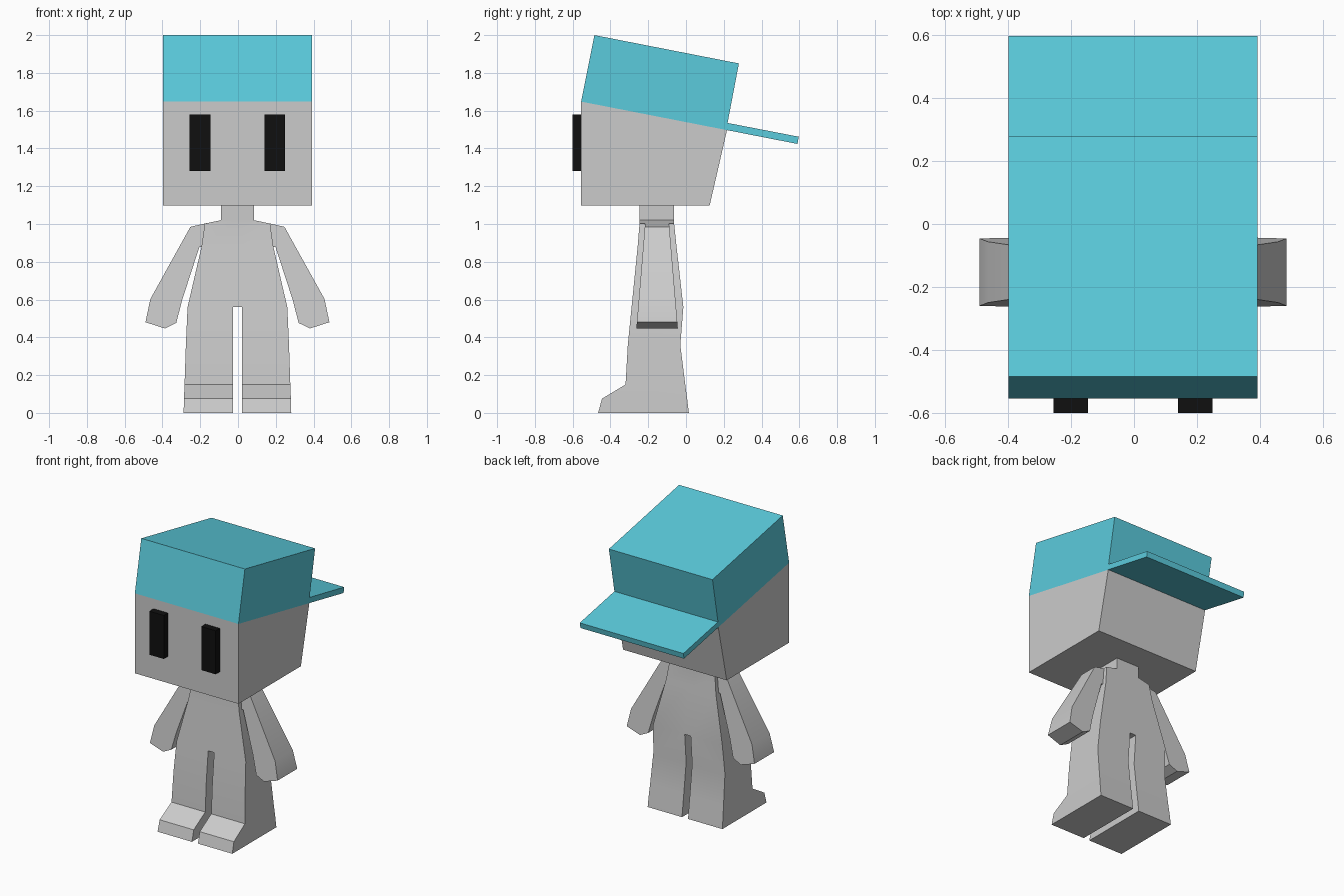
import bpy, bmesh, math

if "Cube" in bpy.data.objects:
    bpy.data.objects.remove(bpy.data.objects["Cube"])

CX = -0.003  # shared centre line


def material(name, rgb):
    m = bpy.data.materials.new(name)
    m.diffuse_color = (*rgb, 1)
    m.use_nodes = True
    m.node_tree.nodes["Principled BSDF"].inputs["Base Color"].default_value = m.diffuse_color
    return m


GREY = material("light grey", (0.60, 0.60, 0.60))
TEAL = material("teal", (0.105, 0.60, 0.72))
BLACK = material("black", (0.005, 0.005, 0.005))


def finish(bm, name, mat):
    bmesh.ops.remove_doubles(bm, verts=bm.verts, dist=1e-5)
    bmesh.ops.recalc_face_normals(bm, faces=bm.faces)
    me = bpy.data.meshes.new(name)
    bm.to_mesh(me)
    bm.free()
    me.materials.append(mat)
    ob = bpy.data.objects.new(name, me)
    bpy.context.collection.objects.link(ob)
    bpy.context.view_layer.objects.active = ob
    ob.select_set(True)
    bpy.ops.object.shade_smooth_by_angle(angle=math.radians(30))
    ob.select_set(False)
    return ob


def loft(bm, rings, bottom=False, top=False):
    """Bridge matching rings of points, with optional end caps."""
    rows = [[bm.verts.new(p) for p in r] for r in rings]
    n = len(rows[0])
    for a, b in zip(rows, rows[1:]):
        for i in range(n):
            j = (i + 1) % n
            bm.faces.new((a[i], a[j], b[j], b[i]))
    if bottom:
        bm.faces.new(rows[0])
    if top:
        bm.faces.new(rows[-1])


def side_prism(name, profile, x0, x1, mat):
    """Extrude a (y, z) outline across x."""
    bm = bmesh.new()
    loft(bm, [[(x, y, z) for y, z in profile] for x in (x0, x1)], True, True)
    return finish(bm, name, mat)


# Head, and cap with a brim at the back
W = 0.395
side_prism("head", [(-.555, 1.097), (-.555, 1.648), (.217, 1.497), (.125, 1.097)],
           CX - W, CX + W, GREY)
side_prism("cap", [(-.555, 1.648), (-.485, 2.0), (.28, 1.85), (.22, 1.535),
                   (.597, 1.462), (.59, 1.424), (.217, 1.497)],
           CX - W, CX + W, TEAL)

# Eyes
for side, s in (("left", -1), ("right", 1)):
    c = CX + s * 0.198
    side_prism(side + "_eye", [(-.6, 1.28), (-.6, 1.58), (-.55, 1.58), (-.55, 1.28)],
               c - .055, c + .055, BLACK)

# Body: two legs joined to torso and neck, rows of (z, half width, front y, back y)
GAP = 0.023
legs = [(0, .285, -.465, .015), (.075, .283, -.445, .006), (.15, .28, -.32, -.004),
        (.36, .273, -.308, -.03), (.56, .264, -.288, -.014)]
torso = [legs[-1], (.88, .19, -.256, -.05), (1.002, .173, -.246, -.063),
         (1.02, .088, -.246, -.063), (1.10, .088, -.246, -.063)]
bm = bmesh.new()
for s in (-1, 1):
    loft(bm, [[(CX + s * GAP, f, z), (CX + s * o, f, z), (CX + s * o, b, z),
               (CX + s * GAP, b, z)] for z, o, f, b in legs], bottom=True)
loft(bm, [[(CX + x, f, z) for x in (-o, -GAP, GAP, o)] +
          [(CX + x, b, z) for x in (o, GAP, -GAP, -o)] for z, o, f, b in torso], top=True)
z, o, f, b = legs[-1]
bm.faces.new([bm.verts.new((CX + x, y, z)) for x, y in
              ((-GAP, f), (-GAP, b), (GAP, b), (GAP, f))])
finish(bm, "body", GREY)

# Arms: (x, z) outline that gets deeper towards the hand
outline = [(.165, 1.004), (.249, .985), (.461, .603), (.487, .48), (.384, .447),
           (.324, .476), (.292, .6), (.201, .88), (.18, .875)]
for side, s in (("left", -1), ("right", 1)):
    bm = bmesh.new()
    loft(bm, [[(CX + s * x, -.153 + d * (.065 + (.985 - z) * .083), z) for x, z in outline]
              for d in (-1, 1)], True, True)
    finish(bm, side + "_arm", GREY)
